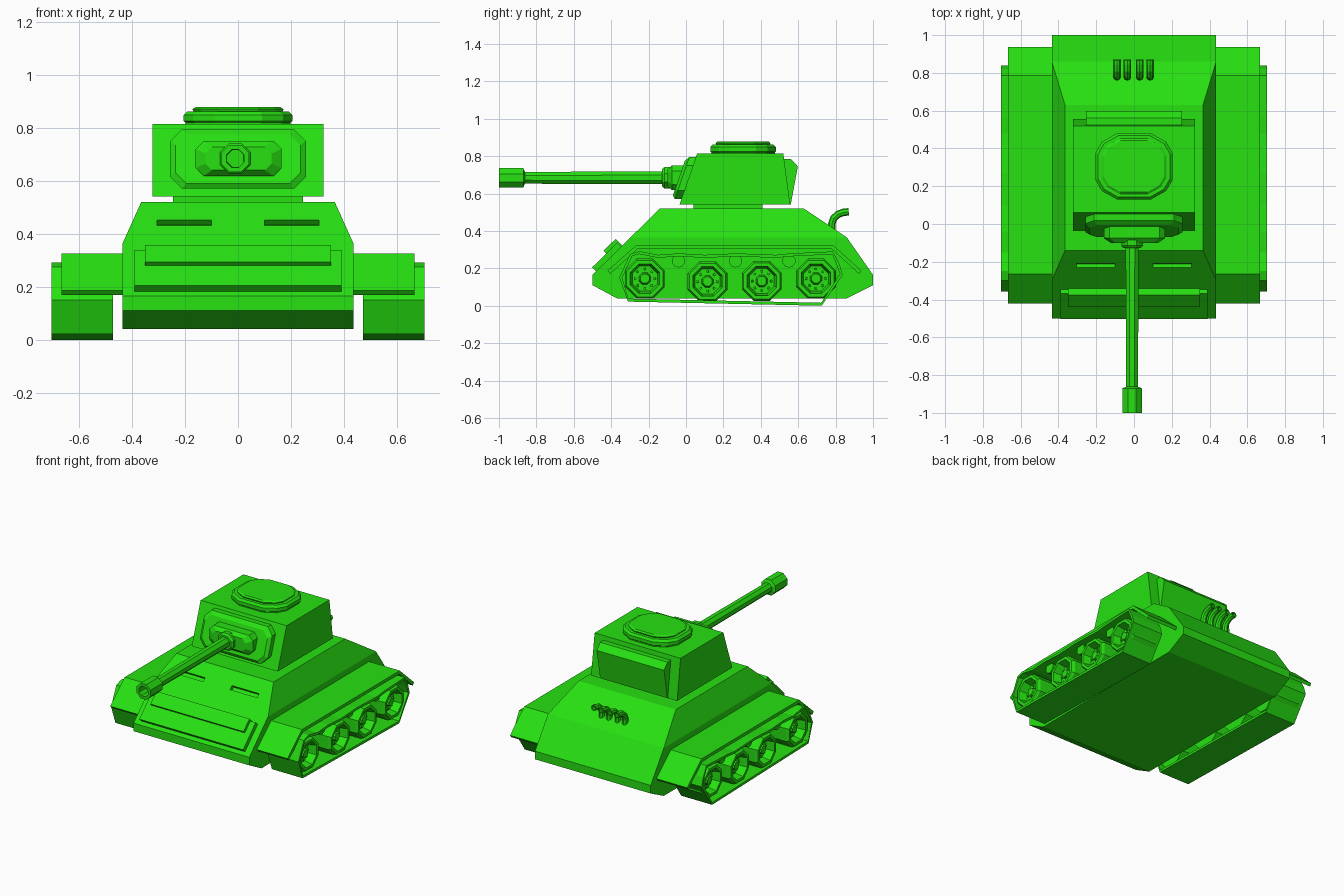
import bpy, bmesh, math
from mathutils import Matrix, Vector

if "Cube" in bpy.data.objects:
    bpy.data.objects.remove(bpy.data.objects["Cube"])

green = bpy.data.materials.new("bright_green")
green.diffuse_color = (0.02, 0.75, 0.006, 1)
green.use_nodes = True
green.node_tree.nodes["Principled BSDF"].inputs["Base Color"].default_value = green.diffuse_color


def make(name, bm):
    bmesh.ops.recalc_face_normals(bm, faces=bm.faces)
    me = bpy.data.meshes.new(name)
    bm.to_mesh(me)
    bm.free()
    me.materials.append(green)
    ob = bpy.data.objects.new(name, me)
    bpy.context.scene.collection.objects.link(ob)
    return ob


def loft(name, rings, closed=False):
    """Skin a row of equal-length rings; cap the ends unless closed."""
    bm = bmesh.new()
    vs = [[bm.verts.new(p) for p in r] for r in rings]
    n = len(rings[0])
    pairs = list(zip(vs, vs[1:])) + ([(vs[-1], vs[0])] if closed else [])
    for a, b in pairs:
        for i in range(n):
            j = (i + 1) % n
            bm.faces.new((a[i], a[j], b[j], b[i]))
    if not closed:
        bm.faces.new(vs[0])
        bm.faces.new(vs[-1])
    return make(name, bm)


def prism(name, pts, x0, x1):
    """Side profile (y, z) extruded along x."""
    return loft(name, [[(x, y, z) for y, z in pts] for x in (x0, x1)])


def lathe(name, prof, sides, c, axis, turn=0.5):
    """Profile of (radius, distance) spun about axis 'x' or 'y' through c."""
    rings = []
    for r, d in prof:
        ring = []
        for i in range(sides):
            a = 2 * math.pi * (i + turn) / sides
            u, v = r * math.cos(a), r * math.sin(a)
            ring.append((c[0] + d, c[1] + u, c[2] + v) if axis == 'x'
                        else (c[0] + u, c[1] + d, c[2] + v))
        rings.append(ring)
    return loft(name, rings)


def chamfered(cx, hw, z0, z1, c, yfun):
    """Cut-corner rectangle in x, z with y given by a function of z."""
    pts = [(-hw + c, z0), (hw - c, z0), (hw, z0 + c), (hw, z1 - c),
           (hw - c, z1), (-hw + c, z1), (-hw, z1 - c), (-hw, z0 + c)]
    return [(cx + x, yfun(z), z) for x, z in pts]


def box(name, size, mat):
    bm = bmesh.new()
    bmesh.ops.create_cube(bm, size=1)
    bmesh.ops.scale(bm, vec=size, verts=bm.verts)
    bmesh.ops.transform(bm, matrix=mat, verts=bm.verts)
    return make(name, bm)


# Hull
prism("lower_hull", [(-0.5, 0.11), (-0.5, 0.165), (-0.297, 0.365), (0.86, 0.365),
                     (1.0, 0.165), (1.0, 0.11), (0.86, 0.04), (-0.37, 0.04)], -0.435, 0.435)
upper = loft("upper_hull", [
    [(-0.435, -0.297, 0.365), (0.435, -0.297, 0.365), (0.435, 0.86, 0.365), (-0.435, 0.86, 0.365)],
    [(-0.365, -0.14, 0.52), (0.365, -0.14, 0.52), (0.365, 0.63, 0.52), (-0.365, 0.63, 0.52)]])

# Vision slits and armour slabs on the sloped front
tilt = Matrix.Rotation(math.radians(44.6), 4, 'X')


def on_slope(x, z, lift):
    n = Vector((0, -0.702, 0.712))
    return Matrix.Translation(Vector((x, -0.14 - (0.52 - z) * 1.014, z)) + n * lift) @ tilt


for s in (-1, 1):
    cut = box("slit_cutter", (0.205, 0.028, 0.05), on_slope(s * 0.203, 0.442, 0))
    cut.hide_render = True
    cut.hide_viewport = False
    m = upper.modifiers.new("slit", 'BOOLEAN')
    m.operation = 'DIFFERENCE'
    m.solver = 'EXACT'
    m.object = cut
box("front_slab_large", (0.78, 0.19, 0.06), on_slope(0, 0.25, 0))
box("front_slab_small", (0.7, 0.09, 0.09), on_slope(0, 0.29, 0.005))

# Running gear, both sides
outer = [(-0.357, 0.15), (-0.31, 0.022), (0.725, 0.0), (0.838, 0.165), (0.82, 0.225),
         (0.785, 0.29), (0.56, 0.28), (0.48, 0.272), (0.27, 0.28), (0.1, 0.272),
         (-0.04, 0.28), (-0.15, 0.272), (-0.25, 0.292), (-0.30, 0.275)]
cy, cz = 0.24, 0.145
inner = []
for i, (y, z) in enumerate(outer):
    p, q = Vector(outer[i - 1]), Vector(outer[(i + 1) % len(outer)])
    t = (q - p).normalized()
    inner.append((y - t.y * 0.016, z + t.x * 0.016))
wheels = [(-0.22, 0.145), (0.115, 0.13), (0.405, 0.132), (0.695, 0.145)]
for s in (-1, 1):
    side = "right" if s > 0 else "left"
    loft("track_" + side, [[(s * x, y, z) for y, z in p] for x, p in
                           ((0.472, outer), (0.704, outer), (0.704, inner), (0.472, inner))], True)
    prism("fender_" + side, [(-0.42, 0.187), (-0.265, 0.325), (0.785, 0.325), (0.938, 0.187),
                             (0.925, 0.17), (0.78, 0.303), (-0.26, 0.303), (-0.405, 0.17)],
          s * 0.43, s * 0.666)
    for y, z in wheels:
        lathe("wheel_" + side, [(0.115, s * d) if r == 1 else (r, s * d) for r, d in
              ((1, 0.49), (1, 0.67), (0.105, 0.69), (0.085, 0.69), (0.072, 0.635),
               (0.034, 0.635), (0.026, 0.665))], 8, (0, y, z), 'x')
        for k in range(8):
            a = math.pi * k / 4
            lathe("wheel_bolt_" + side, [(0.008, s * 0.63), (0.007, s * 0.645)], 6,
                  (0, y + 0.052 * math.cos(a), z + 0.052 * math.sin(a)), 'x')
    for y in (-0.04, 0.265, 0.55):
        lathe("return_roller_" + side, [(0.036, s * 0.43), (0.036, s * 0.66)], 10, (0, y, 0.24), 'x')

# Turret
prism("turret_ring", [(0.04, 0.51), (0.04, 0.545), (0.41, 0.545), (0.41, 0.51)], -0.245, 0.245)
prism("turret", [(-0.035, 0.54), (0.06, 0.815), (0.52, 0.815), (0.557, 0.54)], -0.323, 0.323)
prism("turret_rear_box", [(0.5, 0.785), (0.56, 0.785), (0.598, 0.745), (0.56, 0.541),
                          (0.5, 0.541)], -0.253, 0.253)


# Gun shield plates follow the tilt of the turret front
def front(off):
    return lambda z: -0.035 + 0.345 * (z - 0.54) - off


loft("shield_plate", [chamfered(0, 0.256, 0.57, 0.795, 0.045, front(-0.03)),
                      chamfered(0, 0.256, 0.57, 0.795, 0.045, front(0.035)),
                      chamfered(0, 0.235, 0.59, 0.775, 0.04, front(0.052))])
loft("gun_block", [chamfered(0.002, 0.162, 0.618, 0.75, 0.03, lambda z: 0.03),
                   chamfered(0.002, 0.162, 0.618, 0.75, 0.03, lambda z: -0.075),
                   chamfered(0.002, 0.125, 0.64, 0.728, 0.025, lambda z: -0.1)])

# Gun
gun = (-0.01, 0, 0.684)
lathe("gun_collar", [(0.062, -0.05), (0.062, -0.115), (0.05, -0.128)], 8, gun, 'y')
lathe("gun_barrel", [(0.037, -0.1), (0.034, -0.88)], 8, gun, 'y')
lathe("muzzle", [(0.03, -0.86), (0.056, -0.87), (0.056, -1.0), (0.036, -1.0), (0.034, -0.93)],
      8, gun, 'y')

# Commander hatch: cut-corner rounded outline, stepped upward
quarter = [(0.205, 0.07), (0.17, 0.13), (0.09, 0.175)]
outline = (quarter + [(-x, y) for x, y in quarter[::-1]] +
           [(-x, -y) for x, y in quarter] + [(x, -y) for x, y in quarter[::-1]])
loft("hatch", [[(x * k, 0.305 + y * k, z) for x, y in outline] for k, z in
               ((0.97, 0.81), (0.97, 0.82), (1.0, 0.825), (1.0, 0.848), (0.93, 0.862),
                (0.82, 0.862), (0.84, 0.87), (0.78, 0.878))])

# Exhaust pipes, bent backwards
path = [(0.78, 0.38), (0.78, 0.44), (0.79, 0.468), (0.815, 0.49), (0.845, 0.5), (0.87, 0.502)]
for x in (-0.09, -0.035, 0.03, 0.085):
    rings = []
    for i, (y, z) in enumerate(path):
        p, q = Vector(path[max(i - 1, 0)]), Vector(path[min(i + 1, len(path) - 1)])
        t = (q - p).normalized()
        rings.append([(x + 0.02 * math.cos(a), y - t.y * 0.02 * math.sin(a), z + t.x * 0.02 * math.sin(a))
                      for a in [math.pi * k / 4 for k in range(8)]])
    end = [tuple(Vector((x, path[-1][0], path[-1][1])).lerp(Vector(p), 0.65)) for p in rings[-1]]
    rings += [end, [(px, py - 0.03, pz) for px, py, pz in end]]
    loft("exhaust_pipe", rings)
